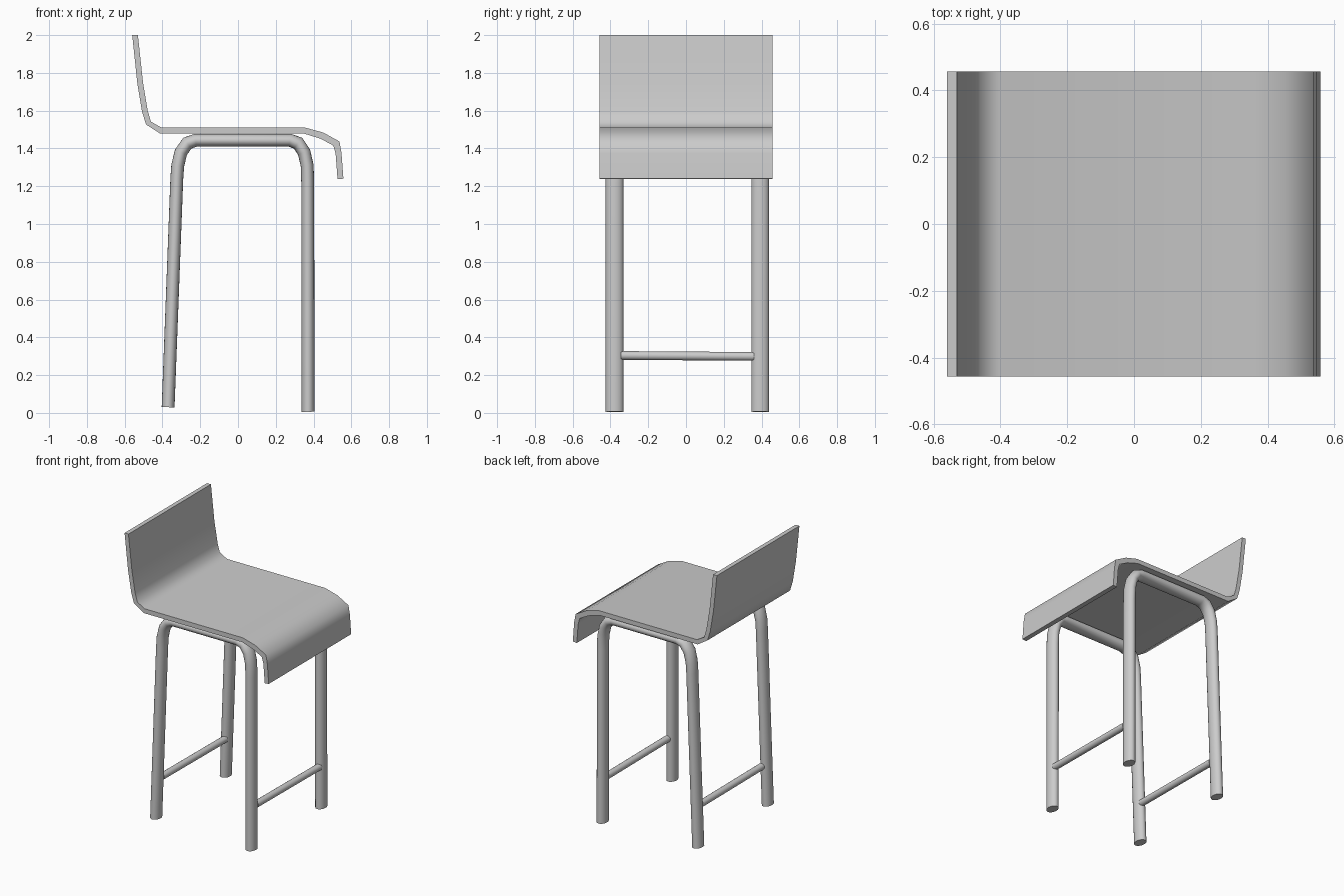
import bpy, bmesh, math
from mathutils import Vector

if "Cube" in bpy.data.objects:
    bpy.data.objects.remove(bpy.data.objects["Cube"])


def finish(name, bm, angle=60):
    bmesh.ops.recalc_face_normals(bm, faces=bm.faces[:])
    mesh = bpy.data.meshes.new(name)
    bm.to_mesh(mesh)
    bm.free()
    ob = bpy.data.objects.new(name, mesh)
    bpy.context.collection.objects.link(ob)
    bpy.ops.object.select_all(action='DESELECT')
    ob.select_set(True)
    bpy.context.view_layer.objects.active = ob
    bpy.ops.object.shade_smooth_by_angle(angle=math.radians(angle))
    return ob


def skin(name, rings):
    """Join closed rings of points into a capped solid."""
    bm = bmesh.new()
    loops = [[bm.verts.new(p) for p in ring] for ring in rings]
    n = len(loops[0])
    for a, b in zip(loops, loops[1:]):
        for i in range(n):
            j = (i + 1) % n
            bm.faces.new((a[i], a[j], b[j], b[i]))
    bm.faces.new(loops[0])
    bm.faces.new(loops[-1])
    return finish(name, bm)


def tube(name, path, side, ra, rb, sides=20):
    """Sweep an ellipse along a path; 'side' is the fixed axis of radius rb."""
    pts = [Vector(p) for p in path]
    side = Vector(side)
    rings = []
    for i, p in enumerate(pts):
        d0 = (p - pts[i - 1]).normalized() if i else None
        d1 = (pts[i + 1] - p).normalized() if i < len(pts) - 1 else None
        t = ((d0 or d1) + (d1 or d0)).normalized()
        miter = ra / t.dot(d0 or d1)
        u = side.cross(t).normalized()
        rings.append([p + u * miter * math.cos(a) + side * rb * math.sin(a)
                      for a in (2 * math.pi * k / sides for k in range(sides))])
    return skin(name, rings)


# Bent sheet seat with backrest and front lip
upper = [(-0.53, 2.0), (-0.503, 1.75), (-0.478, 1.60), (-0.461, 1.542), (-0.405, 1.51),
         (0.357, 1.51), (0.452, 1.484), (0.537, 1.437), (0.548, 1.375), (0.558, 1.24)]
lower = [(-0.56, 2.0), (-0.533, 1.745), (-0.508, 1.595), (-0.487, 1.527), (-0.411, 1.478),
         (0.352, 1.478), (0.436, 1.452), (0.505, 1.415), (0.517, 1.37), (0.527, 1.237)]
W = 0.457
skin("seat", [[(a[0], -W, a[1]), (a[0], W, a[1]), (b[0], W, b[1]), (b[0], -W, b[1])]
              for a, b in zip(upper, lower)])

# Bent tube leg frames, one on each side
frame = [(-0.37, 0.03), (-0.324, 1.24), (-0.319, 1.31), (-0.302, 1.38), (-0.268, 1.428),
         (-0.225, 1.443), (0.275, 1.443), (0.318, 1.428), (0.35, 1.38),
         (0.366, 1.31), (0.369, 1.22), (0.371, 0.006)]
for name, y in (("right_leg_frame", -0.378), ("left_leg_frame", 0.393)):
    tube(name, [(x, y, z) for x, z in frame], (0, 1, 0), 0.034, 0.047)

# Foot rails across the rear and front legs
for name, x in (("rear_foot_rail", -0.352), ("front_foot_rail", 0.378)):
    tube(name, [(x, -0.345, 0.304), (x, 0.36, 0.299)], (1, 0, 0), 0.023, 0.023, 16)
